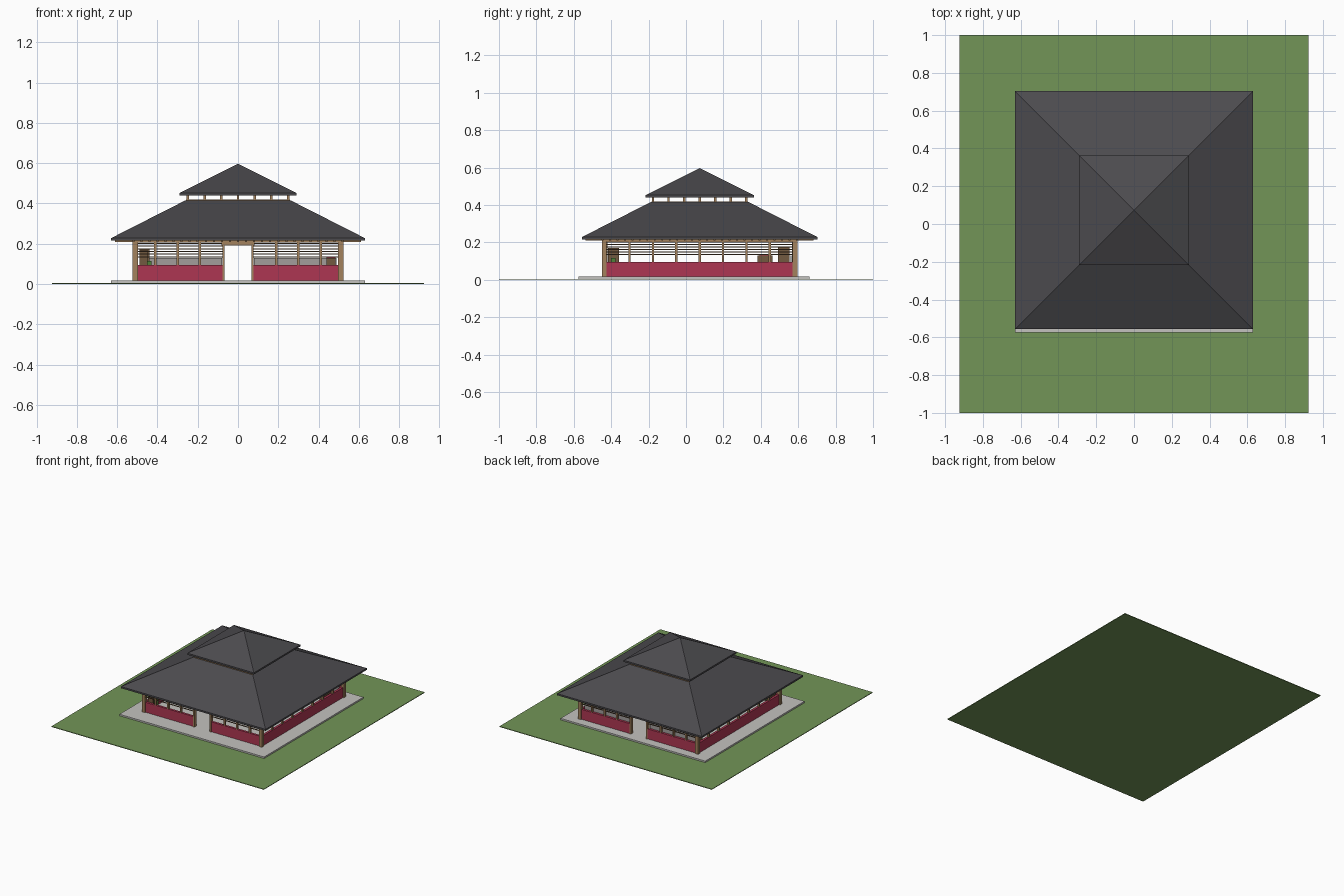
import bpy, bmesh, math
from mathutils import Matrix

if "Cube" in bpy.data.objects:
    bpy.data.objects.remove(bpy.data.objects["Cube"])

CY = 0.073          # pavilion centre along y


def mat(name, rgb):
    m = bpy.data.materials.new(name)
    m.diffuse_color = (*rgb, 1)
    m.use_nodes = True
    m.node_tree.nodes["Principled BSDF"].inputs["Base Color"].default_value = m.diffuse_color
    return m


GRASS = mat("grass green", (0.17, 0.30, 0.095))
STONE = mat("pale concrete", (0.55, 0.54, 0.52))
RED = mat("crimson wall", (0.42, 0.037, 0.085))
WOOD = mat("light timber", (0.37, 0.225, 0.11))
DARK = mat("brown slat", (0.17, 0.10, 0.05))
ROOF = mat("charcoal roof", (0.072, 0.070, 0.077))
PANEL = mat("grey panel", (0.36, 0.34, 0.33))
LEAF = mat("plant green", (0.08, 0.22, 0.04))


def finish(name, bm, material):
    bmesh.ops.recalc_face_normals(bm, faces=bm.faces)
    me = bpy.data.meshes.new(name)
    bm.to_mesh(me)
    bm.free()
    me.materials.append(material)
    ob = bpy.data.objects.new(name, me)
    bpy.context.collection.objects.link(ob)
    return ob


def boxes(name, items, material, turns=(0,), cy=CY):
    """Boxes given as (x0, x1, y0, y1, z0, z1), repeated at quarter turns."""
    bm = bmesh.new()
    for t in turns:
        rot = Matrix.Translation((0, cy, 0)) @ Matrix.Rotation(t * math.pi / 2, 4, 'Z')
        for x0, x1, y0, y1, z0, z1 in items:
            m = Matrix.Translation(((x0 + x1) / 2, (y0 + y1) / 2, (z0 + z1) / 2))
            m = m @ Matrix.Diagonal((x1 - x0, y1 - y0, z1 - z0, 1))
            bmesh.ops.create_cube(bm, size=1, matrix=rot @ m)
    return finish(name, bm, material)


def square_rings(name, profile, material, closed):
    """Sweep a (half width, z) profile around a square; zero width is an apex."""
    bm = bmesh.new()
    rings = []
    for h, z in profile:
        if h == 0:
            rings.append([bm.verts.new((0, CY, z))] * 4)
        else:
            rings.append([bm.verts.new((sx * h, CY + sy * h, z))
                          for sx, sy in ((-1, -1), (1, -1), (1, 1), (-1, 1))])
    pairs = list(zip(rings, rings[1:]))
    if closed:
        pairs.append((rings[-1], rings[0]))
    else:
        bm.faces.new(rings[0])
    for a, b in pairs:
        for i in range(4):
            j = (i + 1) % 4
            loop = [a[i], a[j], b[j], b[i]]
            bm.faces.new(list(dict.fromkeys(loop)))
    return finish(name, bm, material)


DOORS, SIDES, ALL = (0, 2), (1, 3), (0, 1, 2, 3)

# Site
boxes("lawn", [(-0.925, 0.925, -1, 1, 0, 0.005)], GRASS, cy=0)
boxes("floor_slab", [(-0.63, 0.63, -0.575, 0.66, 0.005, 0.017)], STONE, cy=0)

# Low walls, with doorways front and back
boxes("door_side_walls", [(-0.5, -0.07, -0.515, -0.497, 0.017, 0.095),
                          (0.07, 0.5, -0.515, -0.497, 0.017, 0.095)], RED, DOORS)
boxes("side_walls", [(-0.5, 0.5, -0.515, -0.497, 0.017, 0.095)], RED, SIDES)

# Timber frame
boxes("corner_posts", [(-0.523, -0.497, -0.523, -0.497, 0.017, 0.225)], WOOD, ALL)
boxes("top_beams", [(-0.5, 0.5, -0.517, -0.499, 0.205, 0.222)], WOOD, ALL)
boxes("door_frames", [(-0.078, -0.066, -0.52, -0.494, 0.017, 0.195),
                      (0.066, 0.078, -0.52, -0.494, 0.017, 0.195),
                      (-0.082, 0.082, -0.52, -0.494, 0.192, 0.217)], WOOD, DOORS)
boxes("door_side_posts", [(s * x - 0.006, s * x + 0.006, -0.517, -0.501, 0.095, 0.215)
                          for s in (-1, 1) for x in (0.19, 0.30, 0.41)], WOOD, DOORS)
boxes("side_posts", [(i * 0.125 - 0.006, i * 0.125 + 0.006, -0.517, -0.501, 0.095, 0.215)
                     for i in range(-3, 4)], WOOD, SIDES)

# Horizontal slats in the openings
levels = [0.132 + 0.0135 * i for i in range(6)]
boxes("door_side_slats", [(a, b, -0.511, -0.505, z, z + 0.005)
                          for z in levels for a, b in ((-0.5, -0.07), (0.07, 0.5))],
      DARK, DOORS)
boxes("side_slats", [(-0.5, 0.5, -0.511, -0.505, z, z + 0.005) for z in levels],
      DARK, SIDES)

# Interior panels and furniture
boxes("back_panels", [(-0.49, -0.08, 0.485, 0.492, 0.017, 0.13),
                      (0.08, 0.49, 0.485, 0.492, 0.017, 0.13)], PANEL)
boxes("cabinets", [(-0.49, -0.45, -0.49, -0.43, 0.017, 0.17),
                   (-0.49, -0.44, 0.42, 0.48, 0.017, 0.175),
                   (0.44, 0.485, 0.31, 0.39, 0.017, 0.13)], DARK)
boxes("plant", [(-0.46, -0.43, -0.475, -0.45, 0.017, 0.115)], LEAF)
boxes("cushion", [(0.44, 0.485, 0.32, 0.37, 0.13, 0.137)], RED)

# Rafter ends under the eaves
boxes("rafter_ends", [(i * 0.04 - 0.005, i * 0.04 + 0.005, -0.61, -0.5, 0.209, 0.219)
                      for i in range(-13, 14)], WOOD, ALL)

# Lower roof shell, open at the top
square_rings("lower_roof", [(0.63, 0.215), (0.63, 0.228), (0.262, 0.415),
                            (0.235, 0.415), (0.615, 0.217)], ROOF, True)

# Lantern between the roofs
boxes("lantern_sill", [(-0.258, 0.258, -0.258, -0.243, 0.408, 0.419)], WOOD, ALL)
boxes("lantern_posts", [(i * 0.083 - 0.006, i * 0.083 + 0.006, -0.256, -0.244, 0.415, 0.443)
                        for i in range(-3, 4)], WOOD, ALL)

# Upper roof
square_rings("upper_roof", [(0.29, 0.439), (0.29, 0.452), (0, 0.597)], ROOF, False)
